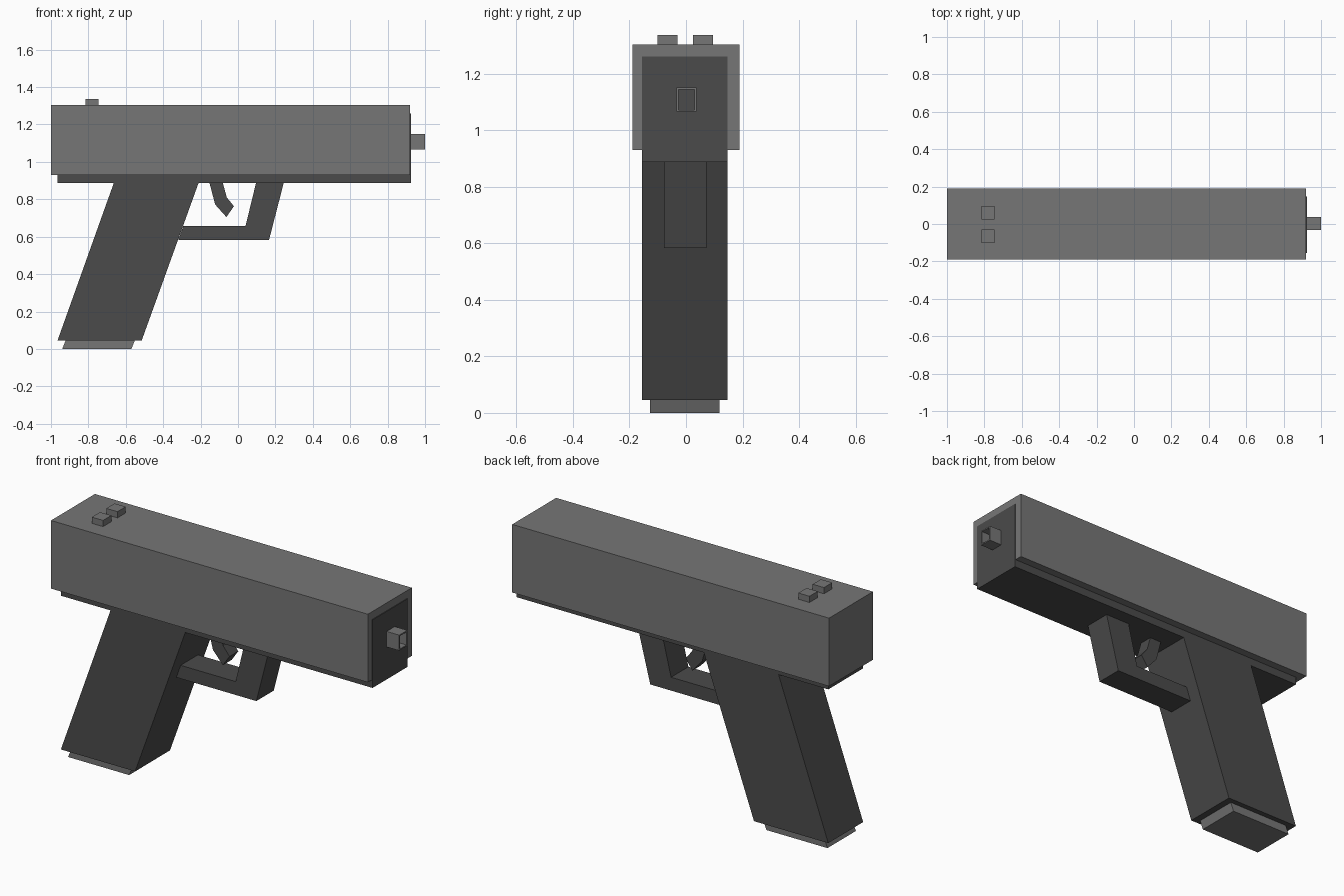
import bpy, bmesh

if "Cube" in bpy.data.objects:
    bpy.data.objects.remove(bpy.data.objects["Cube"])


def material(name, v):
    m = bpy.data.materials.new(name)
    m.diffuse_color = (v, v, v, 1)
    m.use_nodes = True
    m.node_tree.nodes["Principled BSDF"].inputs["Base Color"].default_value = m.diffuse_color
    return m


LIGHT = material("mid_grey", 0.183)
DARK = material("dark_grey", 0.070)


def prism(name, profile, y0, y1, mat):
    """Extrude an x/z outline from y0 to y1."""
    bm = bmesh.new()
    face = bm.faces.new([bm.verts.new((x, y0, z)) for x, z in profile])
    ext = bmesh.ops.extrude_face_region(bm, geom=[face])
    verts = [g for g in ext["geom"] if isinstance(g, bmesh.types.BMVert)]
    bmesh.ops.translate(bm, verts=verts, vec=(0, y1 - y0, 0))
    bmesh.ops.recalc_face_normals(bm, faces=bm.faces)
    mesh = bpy.data.meshes.new(name)
    bm.to_mesh(mesh)
    bm.free()
    mesh.materials.append(mat)
    obj = bpy.data.objects.new(name, mesh)
    bpy.context.collection.objects.link(obj)
    return obj


def box(name, x0, x1, y0, y1, z0, z1, mat):
    return prism(name, [(x0, z0), (x1, z0), (x1, z1), (x0, z1)], y0, y1, mat)


# Upper body and the frame running through it
box("slide", -1.0, 0.92, -0.19, 0.19, 0.93, 1.303, LIGHT)
box("frame", -0.965, 0.924, -0.155, 0.147, 0.887, 1.26, DARK)

# Raked grip and the base plate under it
prism("grip", [(-0.965, 0.045), (-0.515, 0.045), (-0.21, 0.89), (-0.663, 0.89)],
      -0.155, 0.147, DARK)
prism("base_plate", [(-0.94, 0.0), (-0.57, 0.0), (-0.55, 0.05), (-0.92, 0.05)],
      -0.128, 0.118, LIGHT)

# Trigger guard and trigger
prism("trigger_guard", [(0.245, 0.89), (0.166, 0.583), (-0.319, 0.583),
                        (-0.293, 0.656), (0.04, 0.656), (0.097, 0.89)],
      -0.078, 0.072, DARK)
prism("trigger", [(-0.153, 0.89), (-0.082, 0.89), (-0.06, 0.81),
                  (-0.022, 0.763), (-0.062, 0.705), (-0.122, 0.772)],
      -0.042, 0.034, DARK)

# Pair of rear sights
for side, y in (("left", 0.024), ("right", -0.101)):
    box("rear_sight_" + side, -0.815, -0.747, y, y + 0.071, 1.30, 1.337, LIGHT)

# Hollow square muzzle: drop the end faces, then thicken the walls inward
muzzle = box("muzzle", 0.92, 1.0, -0.033, 0.037, 1.065, 1.15, LIGHT)
bm = bmesh.new()
bm.from_mesh(muzzle.data)
ends = [f for f in bm.faces if abs(f.normal.x) > 0.9]
bmesh.ops.delete(bm, geom=ends, context="FACES")
bm.to_mesh(muzzle.data)
bm.free()
wall = muzzle.modifiers.new("wall", "SOLIDIFY")
wall.thickness = 0.007
wall.offset = -1
wall.use_even_offset = True
